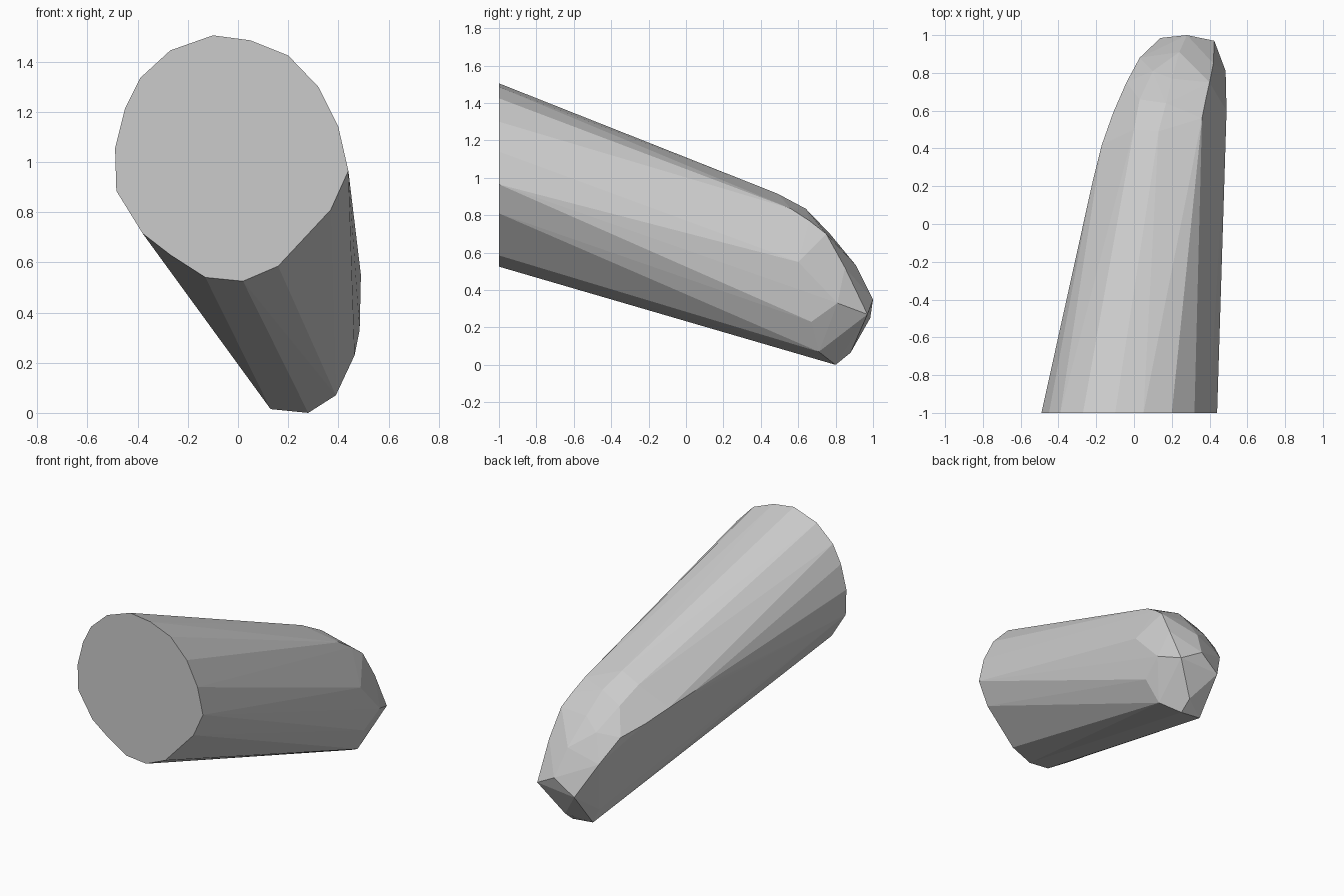
import bpy, bmesh, math

if "Cube" in bpy.data.objects:
    bpy.data.objects.remove(bpy.data.objects["Cube"])

grey = bpy.data.materials.new("plain_grey")
grey.diffuse_color = (0.6, 0.6, 0.6, 1)
grey.use_nodes = True
grey.node_tree.nodes["Principled BSDF"].inputs["Base Color"].default_value = grey.diffuse_color

# Flat front rim (x, z) at y = -1
rim = [(-.10, 1.505), (.05, 1.485), (.20, 1.425), (.32, 1.30), (.40, 1.14),
       (.44, .965), (.37, .81), (.16, .585), (.02, .525), (-.13, .54),
       (-.27, .63), (-.38, .715), (-.485, .885), (-.49, 1.055),
       (-.45, 1.215), (-.39, 1.335), (-.27, 1.445)]

# Rounded far end, as runs of points from shoulder to tip
left_run = [(-.22, .22, .77), (-.17, .42, .72), (-.11, .59, .66),
            (-.04, .75, .61), (.03, .88, .46), (.14, .985, .25)]
top_run = [(.13, .49, .915), (.17, .64, .835), (.20, .77, .70),
           (.24, .91, .53), (.28, 1.0, .35)]
right_run = [(.36, .56, .835), (.38, .66, .77), (.40, .75, .70),
             (.42, .85, .52), (.425, .97, .27)]
side_run = [(.49, .60, .55), (.485, .81, .33), (.465, .67, .23), (.39, .71, .07)]
under_run = [(.28, .80, 0), (.13, .80, .015), (.09, .79, .11), (.28, .88, .065)]
shoulder = [(0, .50, .86), (.03, .66, .77), (.10, .81, .63)]

# Long tapering body wrapped around the rim and the rounded end
bm = bmesh.new()
points = [(x, -1, z) for x, z in rim]
for run in (left_run, top_run, right_run, side_run, under_run, shoulder):
    points += run
for p in points:
    bm.verts.new(p)
hull = bmesh.ops.convex_hull(bm, input=bm.verts[:])
loose = {g for g in hull["geom_interior"] + hull["geom_unused"]
         if isinstance(g, bmesh.types.BMVert)}
bmesh.ops.delete(bm, geom=list(loose), context='VERTS')
bmesh.ops.dissolve_limit(bm, angle_limit=math.radians(1),
                         verts=bm.verts[:], edges=bm.edges[:])
bmesh.ops.recalc_face_normals(bm, faces=bm.faces[:])

mesh = bpy.data.meshes.new("tapered_body")
bm.to_mesh(mesh)
bm.free()
mesh.materials.append(grey)
body = bpy.data.objects.new("tapered_body", mesh)
bpy.context.collection.objects.link(body)
